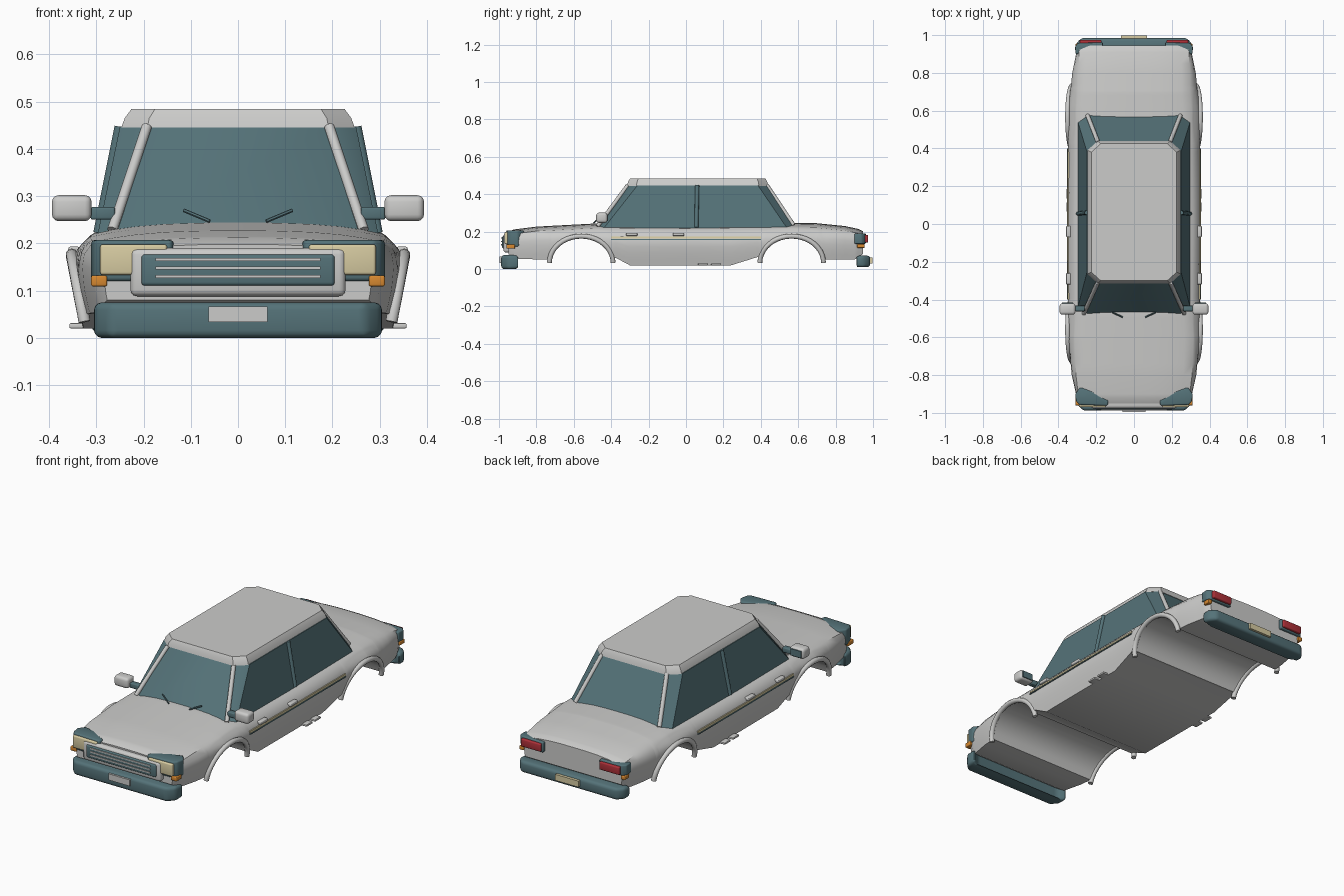
import bpy, bmesh, math
from mathutils import Vector

if "Cube" in bpy.data.objects:
    bpy.data.objects.remove(bpy.data.objects["Cube"])


def material(name, rgb):
    m = bpy.data.materials.new(name)
    m.use_nodes = True
    m.diffuse_color = (*rgb, 1)
    m.node_tree.nodes["Principled BSDF"].inputs["Base Color"].default_value = (*rgb, 1)
    return m


GREY = material("light grey paint", (0.6, 0.6, 0.59))
TEAL = material("dark teal", (0.09, 0.17, 0.19))
CREAM = material("cream", (0.68, 0.6, 0.36))
ORANGE = material("orange", (0.68, 0.25, 0.03))
RED = material("red", (0.42, 0.03, 0.04))


def finish(name, bm, mat, bevel=0.0, angle=35):
    if bevel:
        bmesh.ops.bevel(bm, geom=bm.edges[:], offset=bevel, segments=3,
                        profile=0.5, affect='EDGES', clamp_overlap=True)
    bmesh.ops.recalc_face_normals(bm, faces=bm.faces[:])
    me = bpy.data.meshes.new(name)
    bm.to_mesh(me)
    bm.free()
    me.materials.append(mat)
    me.shade_smooth()
    me.set_sharp_from_angle(angle=math.radians(angle))
    ob = bpy.data.objects.new(name, me)
    bpy.context.collection.objects.link(ob)
    return ob


def loft(name, rings, mat, bevel=0.0, angle=35):
    """Skin closed rings of points and cap both ends."""
    bm = bmesh.new()
    vs = [[bm.verts.new(p) for p in ring] for ring in rings]
    n = len(vs[0])
    for a, b in zip(vs, vs[1:]):
        for i in range(n):
            j = (i + 1) % n
            bm.faces.new((a[i], a[j], b[j], b[i]))
    bm.faces.new(vs[0])
    bm.faces.new(vs[-1])
    return finish(name, bm, mat, bevel, angle)


def prism(name, plan, z0, z1, mat, bevel=0.0, sx=1):
    return loft(name, [[(sx * x, y, z) for x, y in plan] for z in (z0, z1)], mat, bevel)


def box(name, x, y, z, mat, bevel=0.0, sx=1):
    plan = [(x[0], y[0]), (x[1], y[0]), (x[1], y[1]), (x[0], y[1])]
    return prism(name, plan, z[0], z[1], mat, bevel, sx)


def tube(name, pts, r, mat, sides=10, sx=1):
    pts = [Vector((sx * p[0], p[1], p[2])) for p in pts]
    rings = []
    for i, p in enumerate(pts):
        t = (pts[min(i + 1, len(pts) - 1)] - pts[max(i - 1, 0)]).normalized()
        u = t.cross(Vector((1, 0, 0))).normalized()
        v = t.cross(u)
        rings.append([p + r * (u * math.cos(a) + v * math.sin(a))
                      for a in (2 * math.pi * k / sides for k in range(sides))])
    return loft(name, rings, mat, angle=50)


def table(v, pts):
    if v <= pts[0][0]:
        return pts[0][1]
    for (a, fa), (b, fb) in zip(pts, pts[1:]):
        if v <= b:
            return fa + (fb - fa) * (v - a) / (b - a)
    return pts[-1][1]


# Body shape: width, top and floor along the length, plus side bulge by height
WIDTH = [(-.95, .285), (-.92, .303), (-.8, .33), (-.6, .35), (0, .353),
         (.6, .35), (.8, .328), (.91, .305), (.945, .29)]
TOP = [(-.95, .198), (-.92, .212), (-.8, .227), (-.48, .244), (0, .24),
       (.55, .247), (.7, .245), (.85, .23), (.92, .215), (.945, .203)]
FLOOR = [(-.95, .08), (-.9, .055), (-.74, .05), (-.375, .06), (-.3, .02),
         (.24, .02), (.385, .065), (.75, .05), (.9, .05), (.945, .08)]
SIDE = [(.02, .93), (.1, .985), (.15, 1), (.18, .985), (.2, .94), (.225, .86)]
ARCHES = (-.56, .565)


def side_x(y, z):
    return table(y, WIDTH) * table(z, SIDE)


def floor_z(y):
    z = table(y, FLOOR)
    for c in ARCHES:
        d = (y - c) / .165
        if abs(d) < 1:
            z = max(z, .03 + .142 * math.sqrt(1 - d * d))
    return z


def section(y):
    zt, zb = table(y, TOP), floor_z(y)
    zs = max(zt - .024, zb + .01)
    xs = side_x(y, zs)
    half = [(xs * u, zt - (zt - zs) * u ** 3) for u in (.25, .5, .7, .85, 1)]
    for k in range(1, 7):
        z = zs + (zb - zs) * k / 6
        half.append((side_x(y, z), z))
    ring = [(0, y, zt)] + [(x, y, z) for x, z in half] + [(0, y, zb)]
    return ring + [(-x, y, z) for x, z in reversed(half)]


stations = {p[0] for t in (WIDTH, TOP, FLOOR) for p in t}
for c in ARCHES:
    stations |= {round(c - .165 * math.cos(math.pi * k / 16), 4) for k in range(17)}
loft("body", [section(y) for y in sorted(stations)], GREY, angle=40)


# Cabin glass and roof
def octagon(w, y0, y1, cx, cy, z):
    half = [(w - cx, y0), (w, y0 + cy), (w, y1 - cy), (w - cx, y1)]
    return [(x, y, z) for x, y in half] + [(-x, y, z) for x, y in reversed(half)]


loft("cabin_glass", [octagon(.298, -.488, .588, .05, .045, .215),
                     octagon(.25, -.31, .435, .055, .05, .447)], TEAL)
loft("roof", [octagon(.247, -.315, .44, .055, .05, .445),
              octagon(.24, -.31, .435, .052, .048, .465),
              octagon(.226, -.3, .425, .05, .045, .484)], GREY, angle=20)

# Front bumper, grille and number plates
prism("front_bumper", [(-.305, -.89), (-.305, -.95), (-.27, -.988), (.27, -.988),
                       (.305, -.95), (.305, -.89), (.26, -.92), (-.26, -.92)],
      0, .075, TEAL, .016)
prism("rear_bumper", [(-.31, .905), (-.31, .95), (-.28, .985), (.28, .985),
                      (.31, .95), (.31, .905), (.26, .925), (-.26, .925)],
      .01, .072, TEAL, .016)
box("front_plate", (-.062, .062), (-.996, -.985), (.033, .066), GREY)
box("rear_plate", (-.068, .068), (.98, .998), (.03, .062), CREAM)
box("grille_frame", (-.228, .228), (-.976, -.92), (.088, .19), GREY, .014)
box("grille", (-.205, .205), (-.983, -.95), (.11, .177), TEAL, .008)
for z in (.13, .148, .166):
    box("grille_bar", (-.175, .175), (-.988, -.97), (z - .003, z + .003), GREY)

for sx, tag in ((1, "left"), (-1, "right")):
    # Headlights and indicators
    prism("headlight_housing_" + tag,
          [(.135, -.935), (.14, -.962), (.29, -.957), (.306, -.94), (.312, -.9),
           (.285, -.865), (.22, -.885)], .12, .207, TEAL, .008, sx)
    box("headlight_" + tag, (.15, .292), (-.97, -.94), (.133, .198), CREAM, .006, sx)
    box("front_indicator_" + tag, (.277, .311), (-.96, -.915), (.109, .132), ORANGE, .004, sx)
    # Tail lights
    prism("tail_housing_" + tag,
          [(.165, .93), (.165, .962), (.295, .958), (.312, .94), (.31, .9), (.29, .9)],
          .135, .19, TEAL, .006, sx)
    box("tail_light_" + tag, (.172, .288), (.945, .974), (.142, .183), RED, .005, sx)
    box("rear_indicator_" + tag, (.285, .309), (.915, .955), (.113, .134), ORANGE, .004, sx)
    # Pillars
    tube("front_pillar_" + tag, [(.266, -.474, .228), (.193, -.312, .447)], .011, GREY, sx=sx)
    tube("rear_pillar_" + tag, [(.246, .575, .235), (.19, .432, .448)], .011, GREY, sx=sx)
    tube("door_pillar_" + tag, [(.296, .055, .222), (.251, .06, .447)], .011, TEAL, sx=sx)
    # Door mirrors
    box("mirror_stalk_" + tag, (.26, .312), (-.462, -.432), (.25, .277), TEAL, .005, sx)
    box("mirror_" + tag, (.31, .394), (-.48, -.42), (.247, .302), GREY, .014, sx)
    box("mirror_glass_" + tag, (.322, .382), (-.422, -.416), (.257, .292), TEAL, 0, sx)
    # Wipers
    tube("wiper_" + tag, [(.06, -.493, .247), (.115, -.468, .27)], .004, TEAL, 6, sx)
    # Wheel arch rims
    for c, end in zip(ARCHES, ("front", "rear")):
        arc = [math.pi * k / 20 for k in range(21)]
        tube(end + "_arch_" + tag,
             [(.325 + .027 * math.sin(a), c - .17 * math.cos(a), .034 + .142 * math.sin(a))
              for a in arc], .013, GREY, sx=sx)
    # Side stripe hugging the doors
    for name, z0, z1, mat in (("stripe_", .163, .173, CREAM), ("stripe_trim_", .156, .16, TEAL)):
        rings = []
        for k in range(13):
            y = -.4 + .8 * k / 12
            rings.append([(sx * (side_x(y, z) + d), y, z)
                          for z, d in ((z0, -.003), (z0, .004), (z1, .004), (z1, -.003))])
        loft(name + tag, rings, mat)
    # Door handles and small sill steps
    for y in (-.29, -.04):
        box("door_handle_" + tag, (.335, .359), (y - .03, y + .03), (.177, .193), GREY, .004, sx)
    for y in (.09, .16):
        box("sill_step_" + tag, (.32, .357), (y - .025, y + .025), (.02, .031), GREY, .003, sx)
